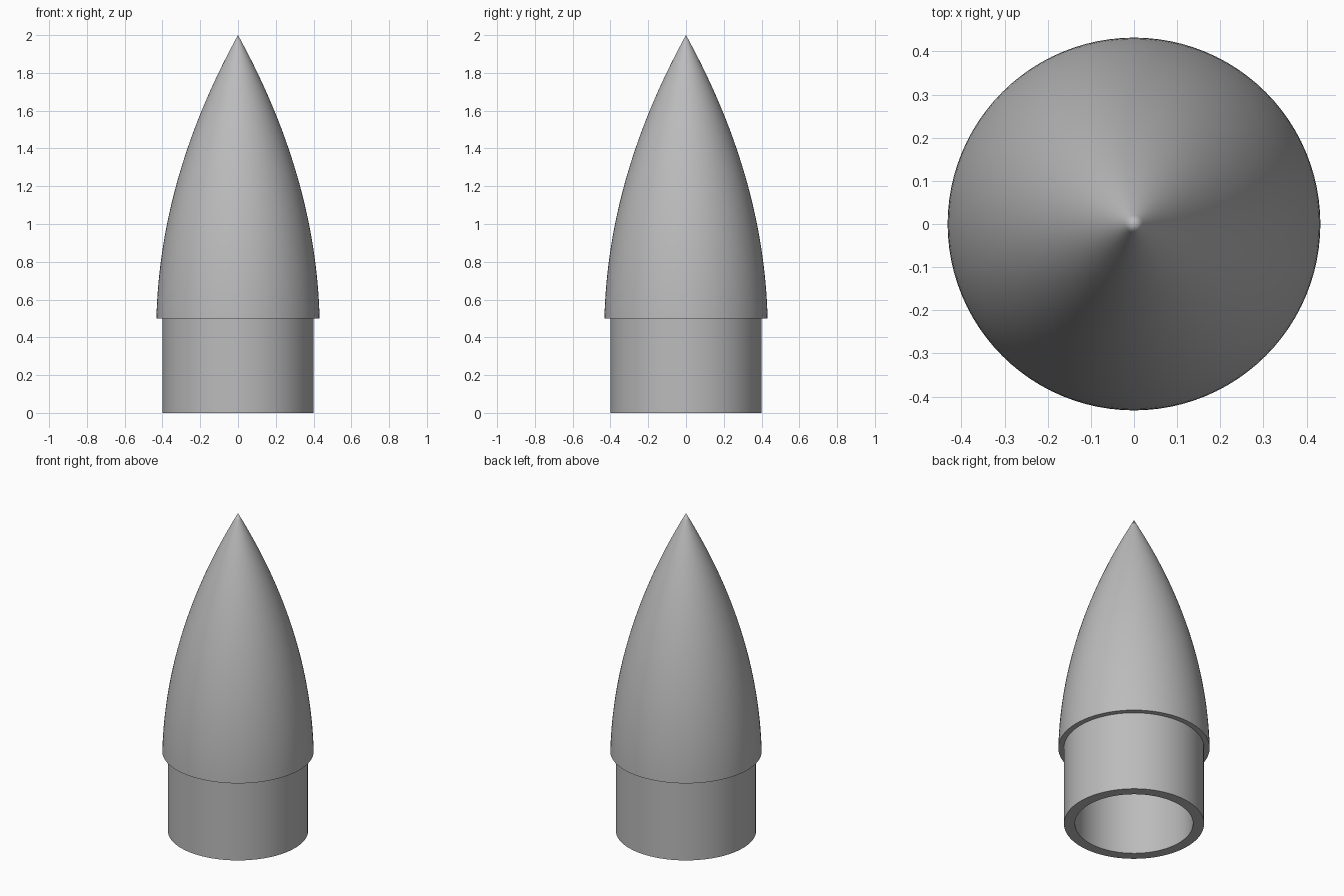
import bpy, bmesh, math

cube = bpy.data.objects.get("Cube")
if cube:
    bpy.data.objects.remove(cube, do_unlink=True)

SEGMENTS = 96
LIP_Z, TIP_Z = 0.5, 2.0
SHOULDER_R, BORE_R, NOSE_R = 0.4, 0.337, 0.432

grey = bpy.data.materials.new("plain_grey")
grey.use_nodes = True
colour = (0.5, 0.5, 0.5, 1.0)
grey.diffuse_color = colour
grey.node_tree.nodes["Principled BSDF"].inputs["Base Color"].default_value = colour


def ogive(radius, base_z, tip_z, steps, slope=0.025):
    """Arc from a rim to a sharp tip, leaning in slightly at the rim."""
    length = tip_z - base_z
    bow = (radius - slope * length) / length ** 2
    points = []
    for i in range(steps + 1):
        h = length * i / steps
        points.append((max(radius - slope * h - bow * h * h, 0.0), base_z + h))
    points[-1] = (0.0, tip_z)
    return points


def lathe(name, profile, closed=False):
    """Spin a radius/height profile around the vertical axis."""
    bm = bmesh.new()
    verts = [bm.verts.new((r, 0, z)) for r, z in profile]
    pairs = list(zip(verts, verts[1:]))
    if closed:
        pairs.append((verts[-1], verts[0]))
    edges = [bm.edges.new(pair) for pair in pairs]
    bmesh.ops.spin(bm, geom=verts + edges, cent=(0, 0, 0), axis=(0, 0, 1),
                   angle=math.tau, steps=SEGMENTS, use_merge=True)
    bmesh.ops.remove_doubles(bm, verts=bm.verts, dist=0.0001)
    bmesh.ops.recalc_face_normals(bm, faces=bm.faces)
    mesh = bpy.data.meshes.new(name)
    bm.to_mesh(mesh)
    bm.free()
    mesh.materials.append(grey)
    obj = bpy.data.objects.new(name, mesh)
    bpy.context.collection.objects.link(obj)
    bpy.ops.object.select_all(action="DESELECT")
    obj.select_set(True)
    bpy.context.view_layer.objects.active = obj
    bpy.ops.object.shade_smooth_by_angle(angle=math.radians(30))
    return obj


# Hollow pointed shell with a flat overhanging lip
outer = ogive(NOSE_R, LIP_Z, TIP_Z, 40)
inner = ogive(BORE_R, LIP_Z, TIP_Z - 0.2, 24)
lathe("nose_shell", outer + inner[::-1], closed=True)

# Open tube below the lip
lathe("shoulder_tube", [(SHOULDER_R, 0), (SHOULDER_R, LIP_Z),
                        (BORE_R, LIP_Z), (BORE_R, 0)], closed=True)
